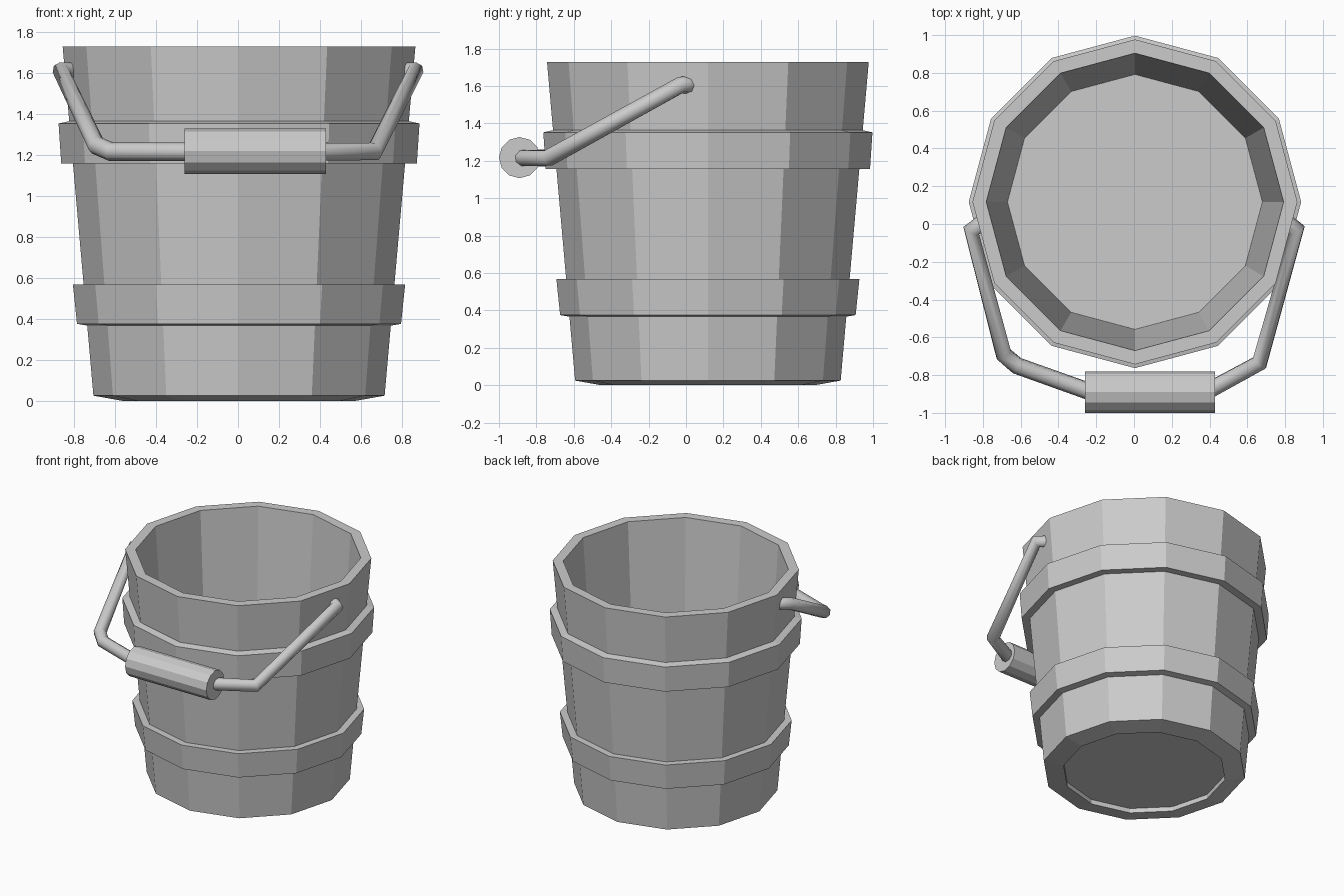
import bpy, bmesh
from math import sin, cos, tau, pi
from mathutils import Matrix

if "Cube" in bpy.data.objects:
    bpy.data.objects.remove(bpy.data.objects["Cube"])

CX, CY, SIDES = 0.005, 0.117, 12


def lathe(name, profile, loop=False):
    """Spin an (r, z) profile into a 12-sided flat-shaded solid."""
    bm = bmesh.new()
    rings = [[bm.verts.new((CX + r * cos(tau * i / SIDES), CY + r * sin(tau * i / SIDES), z))
              for i in range(SIDES)] for r, z in profile]
    pairs = list(zip(rings, rings[1:]))
    if loop:
        pairs.append((rings[-1], rings[0]))
    for a, b in pairs:
        for i in range(SIDES):
            j = (i + 1) % SIDES
            bm.faces.new((a[i], a[j], b[j], b[i]))
    if not loop:
        bm.faces.new(rings[0])
        bm.faces.new(rings[-1])
    bmesh.ops.recalc_face_normals(bm, faces=bm.faces)
    return finish(name, bm)


def finish(name, bm):
    mesh = bpy.data.meshes.new(name)
    bm.to_mesh(mesh)
    bm.free()
    ob = bpy.data.objects.new(name, mesh)
    bpy.context.collection.objects.link(ob)
    return ob


def tube(name, points, radius):
    """Round rod along a path of straight segments."""
    cu = bpy.data.curves.new(name, 'CURVE')
    cu.dimensions = '3D'
    cu.bevel_depth = radius
    cu.bevel_resolution = 2
    cu.use_fill_caps = True
    sp = cu.splines.new('POLY')
    sp.points.add(len(points) - 1)
    for p, co in zip(sp.points, points):
        p.co = (*co, 1)
    sp.use_smooth = True
    ob = bpy.data.objects.new(name, cu)
    bpy.context.collection.objects.link(ob)
    return ob


# Bucket: recessed underside, tapered wall, rim, inner wall, floor
lathe("bucket_body", [(0.57, 0.035), (0.57, 0.0), (0.71, 0.025), (0.86, 1.727),
                      (0.787, 1.727), (0.675, 0.12)])

# Hoops
lathe("lower_hoop", [(0.73, 0.365), (0.79, 0.375), (0.81, 0.567), (0.75, 0.567)], True)
lathe("upper_hoop", [(0.80, 1.157), (0.867, 1.157), (0.88, 1.352), (0.82, 1.365)], True)

# Bail handle with pivot stubs, one bent rod either side of the grip
tube("handle_left", [(-0.78, 0.02, 1.605), (-0.862, -0.035, 1.605), (-0.69, -0.69, 1.245),
                     (-0.62, -0.75, 1.215), (-0.2, -0.9, 1.215)], 0.046)
tube("handle_right", [(0.79, 0.02, 1.605), (0.862, -0.03, 1.605), (0.665, -0.735, 1.215),
                      (0.38, -0.89, 1.215)], 0.046)

# Wooden grip
bm = bmesh.new()
bmesh.ops.create_cone(bm, cap_ends=True, segments=12, radius1=0.11, radius2=0.11, depth=0.69,
                      matrix=Matrix.Translation((0.085, -0.89, 1.217)) @ Matrix.Rotation(pi / 2, 4, 'Y'))
finish("handle_grip", bm)
